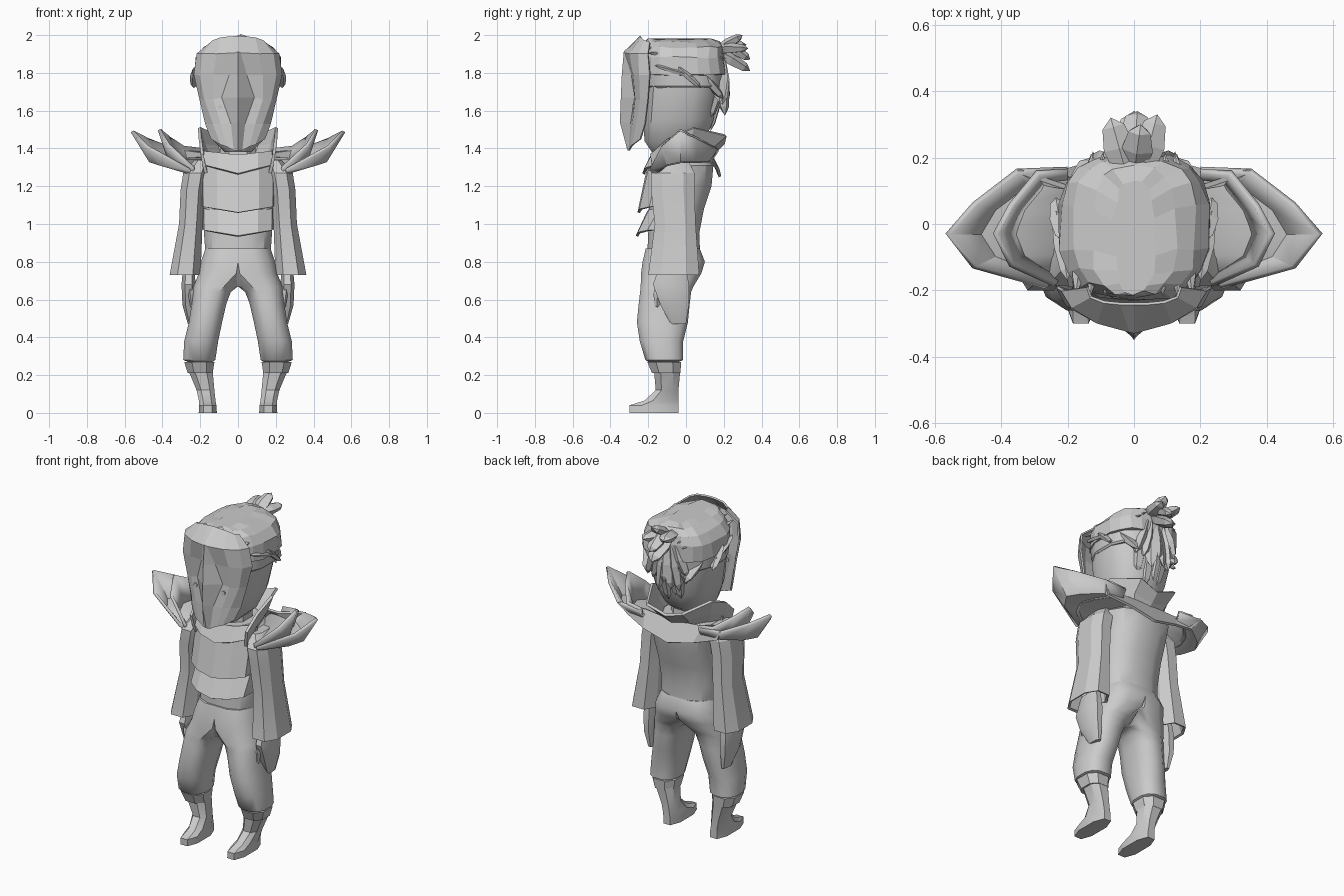
import bpy, bmesh, math, random
from mathutils import Vector, Matrix

random.seed(4)
if "Cube" in bpy.data.objects:
    bpy.data.objects.remove(bpy.data.objects["Cube"])

grey = bpy.data.materials.new("plain light grey")
grey.use_nodes = True
grey.diffuse_color = (.6, .6, .6, 1)
grey.node_tree.nodes["Principled BSDF"].inputs["Base Color"].default_value = (.6, .6, .6, 1)


def finish(name, bm, mirror=False, thickness=0, smooth_angle=None):
    """Turn a bmesh into a named object with optional mirror, shell and smoothing."""
    bmesh.ops.recalc_face_normals(bm, faces=bm.faces)
    mesh = bpy.data.meshes.new(name)
    bm.to_mesh(mesh)
    bm.free()
    mesh.materials.append(grey)
    part = bpy.data.objects.new(name, mesh)
    bpy.context.collection.objects.link(part)
    if smooth_angle:
        bpy.ops.object.select_all(action='DESELECT')
        part.select_set(True)
        bpy.context.view_layer.objects.active = part
        bpy.ops.object.shade_smooth_by_angle(angle=math.radians(smooth_angle))
    if mirror:
        part.modifiers.new("mirror", 'MIRROR').use_clip = True
    if thickness:
        shell = part.modifiers.new("shell", 'SOLIDIFY')
        shell.thickness = thickness
        shell.offset = 0
    return part


def grid_faces(bm, rows, closed=False):
    """Bridge neighbouring rows of vertices with quads."""
    for low, high in zip(rows, rows[1:]):
        count = len(low)
        for i in range(count if closed else count - 1):
            j = (i + 1) % count
            bm.faces.new((low[i], low[j], high[j], high[i]))


def loft(name, rings, sides=8, mirror=False, smooth_angle=35, jitter=0, power=.8):
    """Stack rounded rings given as (z, centre x, half width, centre y, half depth).

    Mirrored lofts stop at the middle plane and join their other half there."""
    bm = bmesh.new()
    rows = []
    fit = math.cos(math.pi / sides) ** power
    for z, cx, rx, cy, ry in rings:
        row = []
        for i in range(sides):
            angle = math.tau * (i + .5) / sides
            c, s = math.cos(angle), math.sin(angle)
            x = cx + rx * math.copysign(abs(c) ** power, c) / fit
            y = cy + ry * math.copysign(abs(s) ** power, s) / fit
            shake = Vector([random.uniform(-jitter, jitter) for axis in "xyz"])
            row.append(bm.verts.new(Vector((max(x, 0) if mirror else x, y, z)) + shake))
        rows.append(row)
    grid_faces(bm, rows, closed=True)
    bm.faces.new(rows[0])
    bm.faces.new(rows[-1])
    inner = [f for f in bm.faces if all(abs(v.co.x) < 1e-5 for v in f.verts)]
    bmesh.ops.delete(bm, geom=inner, context='FACES')
    return finish(name, bm, mirror, 0, smooth_angle)


def sheet(name, rows, thickness=.012, smooth_angle=None):
    """Mirrored shell through rows of points on the +x side."""
    bm = bmesh.new()
    grid_faces(bm, [[bm.verts.new(p) for p in row] for row in rows])
    return finish(name, bm, True, thickness, smooth_angle)


def locks(name, strands, mirror=False):
    """Chunky pointed locks of hair given as (root, tip, half width)."""
    bm = bmesh.new()
    for root, tip, radius in strands:
        root, tip = Vector(root), Vector(tip)
        way = tip - root
        place = (Matrix.Translation((root + tip) / 2) @ way.to_track_quat('Z', 'Y').to_matrix().to_4x4()
                 @ Matrix.Diagonal((radius, radius * .6, way.length / 2, 1)))
        bmesh.ops.create_uvsphere(bm, u_segments=5, v_segments=4, radius=1, matrix=place)
    return finish(name, bm, mirror)


# Trousers in one piece, boots and feet
loft("trousers", [(.27, .2, .065, -.12, .08), (.28, .205, .085, -.115, .1), (.38, .195, .09, -.13, .115),
                  (.48, .172, .088, -.125, .135), (.58, .153, .092, -.115, .135), (.64, .138, .1, -.108, .135),
                  (.67, .115, .12, -.1, .14), (.74, .06, .147, -.078, .16), (.8, .045, .152, -.065, .165),
                  (.87, .03, .142, -.07, .143)], 12, True, 40)
loft("trouser_cuff", [(.21, .2, .066, -.105, .075), (.27, .205, .08, -.115, .09)], 8, True)
loft("boot", [(0, .16, .048, -.17, .13), (.04, .16, .046, -.17, .13), (.065, .163, .044, -.13, .09),
              (.12, .172, .047, -.1, .06), (.23, .2, .065, -.1, .07)], 8, True)

# Body with layered chest plates
loft("torso", [(.84, 0, .172, -.065, .14), (.95, 0, .18, -.065, .135), (1.08, 0, .185, -.05, .145),
               (1.2, 0, .19, -.03, .165), (1.31, 0, .21, -.025, .17), (1.37, 0, .14, -.04, .14)], 12)
loft("neck", [(1.32, 0, .1, -.04, .1), (1.45, 0, .09, -.04, .09)])


def chest_plate(name, top, bottom, dip, inner, outer, width):
    """Wrapped plate that flares outward to a shallow V along its lower edge."""
    def row(z, front, drop):
        return [(0, -front - .01, z - drop), (width * .6, -front, z - drop * .4),
                (width, -front + .05, z), (width + .01, -.08, z + .01)]
    sheet(name, [row(top, inner, dip * .5), row(bottom, outer, dip)], .014)


chest_plate("upper_chest_plate", 1.31, 1.09, .03, .19, .24, .18)
chest_plate("lower_chest_plate", 1.08, .965, .03, .19, .25, .175)
chest_plate("neckline_plate", 1.385, 1.31, .045, .17, .215, .175)

# Wide sleeves with hollow ends, and hands
loft("sleeve", [(.84, .265, .05, -.065, .1), (.735, .28, .07, -.065, .12), (.73, .28, .082, -.065, .135),
                (1, .25, .062, -.057, .108), (1.18, .24, .064, -.07, .115), (1.27, .225, .065, -.07, .115),
                (1.34, .19, .04, -.06, .07)], 8, True, 25)
loft("hand", [(.47, .25, .015, -.04, .04), (.57, .262, .032, -.06, .075), (.68, .262, .037, -.08, .095),
              (.78, .26, .03, -.07, .07)], 8, True)
locks("thumb", [((.25, -.14, .72), (.235, -.15, .54), .03)], True)

# Winged shoulder guards: a wide dish with a smaller upright fin inside it
rim = [(.2, .165, 1.39), (.35, .16, 1.4), (.48, .06, 1.45), (.56, -.03, 1.49), (.48, -.13, 1.41), (.26, -.19, 1.29)]
wall = [(.2, .14, 1.35), (.32, .12, 1.34), (.42, .045, 1.335), (.465, -.03, 1.335), (.42, -.1, 1.32), (.25, -.165, 1.27)]
floor = [(.14, y * .9, 1.33 + y * .15) for x, y, z in wall]
sheet("outer_shoulder_wing", [floor, wall, rim], .018, 25)
sheet("inner_shoulder_wing", [[(.2 + (x - .2) * .6, y * .96, z + lift) for x, y, z in row]
                              for row, lift in ((wall, -.01), (rim, .01))], .018, 25)

# Back mantle and flared standing collar
sheet("back_mantle", [[(0, .13, 1.37), (.2, .11, 1.38), (.35, .16, 1.4)],
                      [(0, .18, 1.25), (.17, .17, 1.29), (.31, .13, 1.33)]], .015)
sheet("standing_collar", [
    [(0, .11, 1.34), (.09, .1, 1.35), (.15, 0, 1.35), (.17, -.12, 1.31), (.17, -.17, 1.27)],
    [(0, .15, 1.38), (.11, .14, 1.41), (.18, .02, 1.42), (.19, -.11, 1.37), (.18, -.18, 1.31)],
    [(0, .2, 1.43), (.12, .21, 1.47), (.205, .04, 1.51), (.2, -.1, 1.45), (.19, -.19, 1.37)]], .016)

# Head
loft("head", [(1.38, 0, .07, -.08, .1), (1.44, 0, .13, -.06, .16), (1.55, 0, .175, -.04, .185),
              (1.72, 0, .208, -.02, .195), (1.82, 0, .212, -.01, .2)], 12)

# Pointed face mask with a raised diamond nose
sheet("face_mask", [
    [(0, -.24, 1.992), (.04, -.24, 1.99), (.09, -.235, 1.985), (.13, -.22, 1.97), (.14, -.19, 1.96)],
    [(0, -.325, 1.91), (.012, -.322, 1.905), (.11, -.295, 1.9), (.185, -.25, 1.9), (.215, -.2, 1.9)],
    [(0, -.335, 1.79), (.045, -.285, 1.79), (.13, -.275, 1.79), (.2, -.245, 1.79), (.23, -.19, 1.79)],
    [(0, -.34, 1.67), (.085, -.268, 1.67), (.13, -.265, 1.66), (.175, -.24, 1.66), (.2, -.2, 1.66)],
    [(0, -.345, 1.54), (.035, -.29, 1.53), (.09, -.28, 1.53), (.13, -.26, 1.53), (.17, -.215, 1.53)],
    [(0, -.305, 1.39), (.02, -.3, 1.39), (.06, -.29, 1.41), (.09, -.28, 1.42), (.14, -.24, 1.45)]], .01)
eye = bmesh.new()
bmesh.ops.create_cone(eye, cap_ends=True, segments=8, radius1=.013, radius2=.013, depth=.02,
                      matrix=Matrix.Translation((.095, -.272, 1.62)) @ Matrix.Rotation(math.pi / 2, 4, 'X'))
finish("mask_eye", eye, True)

# Swept hair, headband and gathered locks
loft("headband", [(1.72, 0, .21, -.01, .2), (1.73, 0, .218, -.01, .208), (1.8, 0, .222, -.01, .212)], 14)
loft("hair_cap", [(1.79, 0, .222, -.005, .215), (1.88, 0, .22, -.01, .215), (1.935, 0, .185, -.01, .205),
                  (1.965, 0, .125, -.02, .195), (1.978, 0, .06, -.04, .17)], 18, False, None, .007, .68)
swept = []
for i in range(9):
    x = (i - 4) * .044
    height = 1.968 - x * x * 2
    swept.append(((x, -.22, height), (x * .7, .22, height - .03), .026))
locks("swept_locks", swept)
locks("side_locks", [((.215, -.05, 1.84), (.235, .08, 1.72), .03), ((.2, -.17, 1.84), (.235, .04, 1.78), .025),
                     ((.18, .04, 1.84), (.13, .2, 1.66), .045)], True)
locks("topknot", [((0, .14, 1.93), (0, .34, 1.81), .06), ((.02, .14, 1.93), (.07, .33, 1.93), .05),
                  ((-.02, .14, 1.93), (-.07, .32, 1.95), .05), ((0, .15, 1.91), (.02, .3, 2), .05),
                  ((0, .2, 1.96), (.01, .34, 1.87), .05)])
hanging = []
for i in range(7):
    x = (i - 3) * .035
    drop = random.uniform(1.48, 1.62)
    hanging.append(((x * .5, .18, 1.9), (x * 1.3, .22 - abs(x) * .4, drop + .08), .045))
    hanging.append(((x, .2, 1.78), (x * .8, .13, drop), .036))
locks("hanging_locks", hanging)
